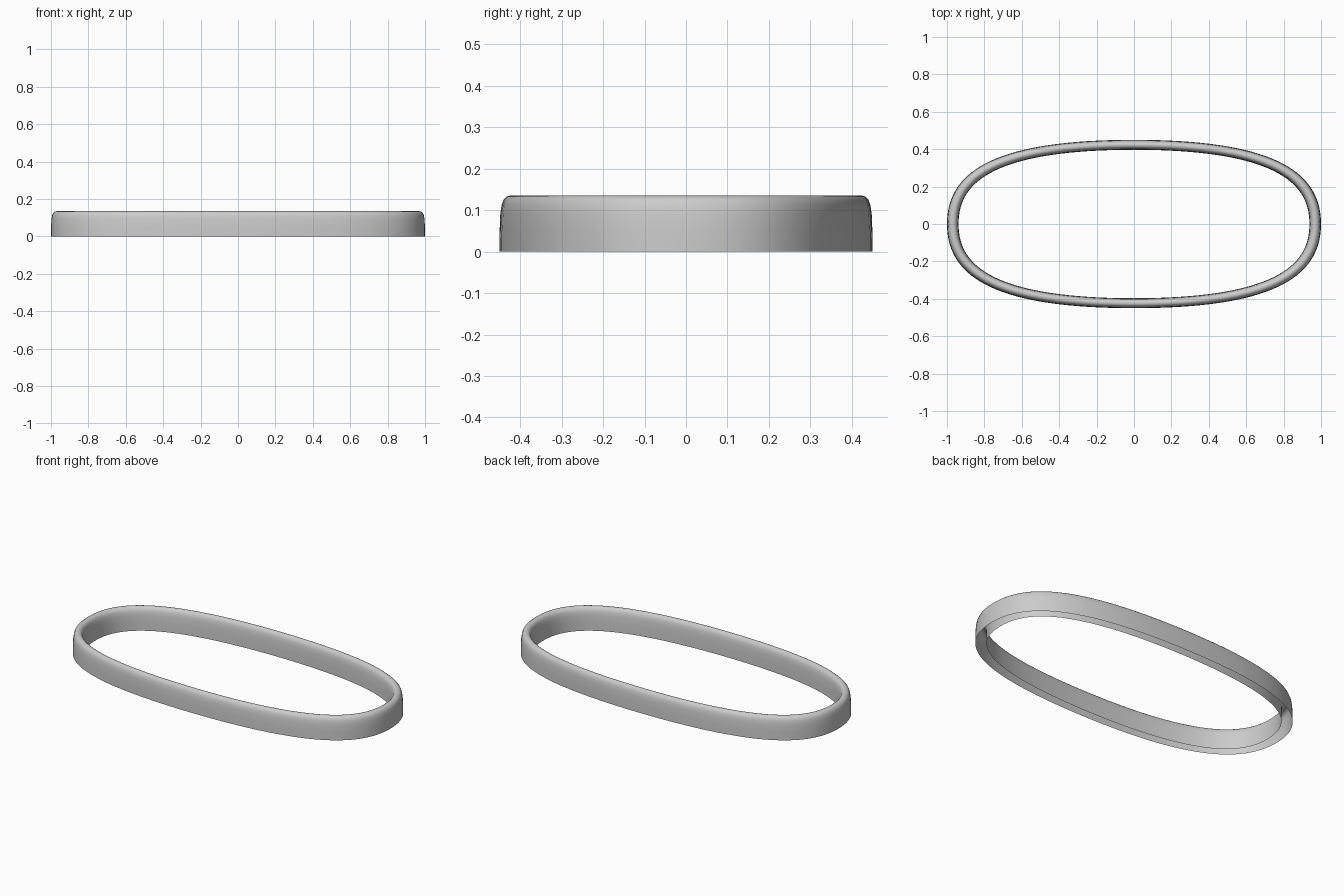
import bpy, bmesh, math
from mathutils import Vector

if "Cube" in bpy.data.objects:
    bpy.data.objects.remove(bpy.data.objects["Cube"])

A, B = 1.0, 0.45          # half length, half width
HX, HY = 0.71, 0.30       # curve handles of the oval
N = 32                    # steps per quarter

# Wall section: (fraction of thickness inwards, height), open underneath
SECTION = [(0, 0), (0.01, 0.05), (0.04, 0.09), (0.1, 0.112), (0.2, 0.126),
           (0.34, 0.133), (0.5, 0.135), (0.66, 0.133), (0.8, 0.126),
           (0.9, 0.112), (0.96, 0.09), (0.99, 0.05), (1, 0)]


def quarter(t):
    """Point and outward normal on the first-quadrant curve, end to side."""
    p = [Vector((A, 0)), Vector((A, HY)), Vector((HX, B)), Vector((0, B))]
    u = 1 - t
    pt = u**3 * p[0] + 3*u*u*t * p[1] + 3*u*t*t * p[2] + t**3 * p[3]
    d = u*u * (p[1]-p[0]) + 2*u*t * (p[2]-p[1]) + t*t * (p[3]-p[2])
    return pt, Vector((d.y, -d.x)).normalized()


# Mirror the quarter into a full oval
q = [quarter(i / N) for i in range(N + 1)]
flip = lambda seq, sx, sy: [(Vector((p.x*sx, p.y*sy)), Vector((n.x*sx, n.y*sy)))
                            for p, n in seq]
oval = (q[:-1] + flip(q[:0:-1], -1, 1) + flip(q[:-1], -1, -1)
        + flip(q[:0:-1], 1, -1))

# Sweep the wall section around the oval
bm = bmesh.new()
rings = []
for p, n in oval:
    thick = 0.053 + 0.009 * abs(n.x)
    rings.append([bm.verts.new((*(p - n * thick * f), z)) for f, z in SECTION])
for i, r in enumerate(rings):
    s = rings[(i + 1) % len(rings)]
    for j in range(len(SECTION) - 1):
        bm.faces.new((r[j], s[j], s[j+1], r[j+1]))

mesh = bpy.data.meshes.new("oval_band")
bm.to_mesh(mesh)
bm.free()
mesh.shade_smooth()
band = bpy.data.objects.new("oval_band", mesh)
bpy.context.collection.objects.link(band)
